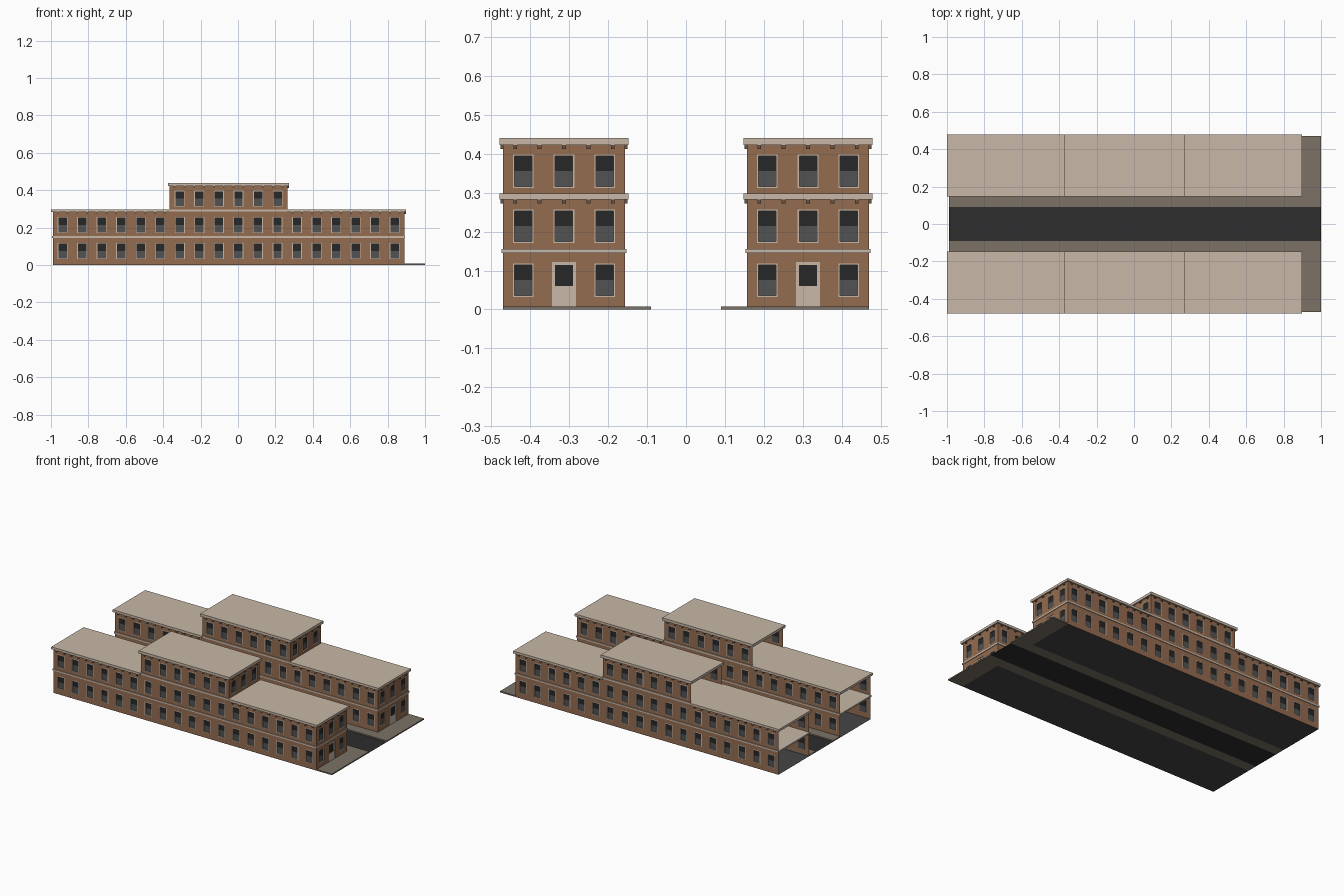
import bpy, bmesh
from mathutils import Vector

if "Cube" in bpy.data.objects:
    bpy.data.objects.remove(bpy.data.objects["Cube"])

X0, X1 = -0.99, 0.89          # long block ends
CX0, CX1 = -0.365, 0.265      # raised centre ends
YO, YI = -0.47, -0.157        # outer wall and street wall
PANE_D = -0.006

COLORS = {
    "brick_walls": (0.30, 0.15, 0.08, 1),
    "window_frames": (0.58, 0.48, 0.39, 1),
    "upper_panes": (0.02, 0.02, 0.02, 1),
    "lower_panes": (0.085, 0.085, 0.085, 1),
    "doors": (0.58, 0.48, 0.39, 1),
    "roofs_and_bands": (0.58, 0.48, 0.39, 1),
    "cornice_brackets": (0.14, 0.09, 0.06, 1),
    "sidewalk": (0.20, 0.17, 0.135, 1),
    "interior_floor": (0.06, 0.06, 0.06, 1),
    "road": (0.026, 0.026, 0.026, 1),
}
parts = {name: bmesh.new() for name in COLORS}


def box(part, x0, x1, y0, y1, z0, z1):
    bm = parts[part]
    v = [bm.verts.new((x, y, z)) for z in (z0, z1)
         for x, y in ((x0, y0), (x1, y0), (x1, y1), (x0, y1))]
    for f in ((3, 2, 1, 0), (4, 5, 6, 7), (0, 1, 5, 4), (1, 2, 6, 5), (2, 3, 7, 6), (3, 0, 4, 7)):
        bm.faces.new([v[i] for i in f])


class Wall:
    """A flat wall starting at (x, y), running along u, facing outwards."""
    def __init__(self, x, y, ux, uy):
        self.o, self.u = Vector((x, y, 0)), Vector((ux, uy, 0))
        self.n = self.u.cross(Vector((0, 0, 1)))

    def p(self, a, z, d=0.0):
        q = self.o + self.u * a + self.n * d
        return Vector((q.x, q.y, z))

    def face(self, part, pts):
        bm = parts[part]
        bm.faces.new([bm.verts.new(self.p(*c)) for c in pts])

    def rect(self, part, a0, a1, z0, z1, d=0.0):
        self.face(part, [(a0, z0, d), (a1, z0, d), (a1, z1, d), (a0, z1, d)])

    def ring(self, part, outer, inner, d0=0.0, d1=0.0):
        def corners(r, d):
            a0, a1, z0, z1 = r
            return [(a0, z0, d), (a1, z0, d), (a1, z1, d), (a0, z1, d)]
        o, i = corners(outer, d0), corners(inner, d1)
        for k in range(4):
            m = (k + 1) % 4
            self.face(part, [o[k], o[m], i[m], i[k]])

    def window(self, cell, c, z):
        hole = (c - 0.0265, c + 0.0265, z + 0.03, z + 0.116)
        glass = (hole[0] + 0.004, hole[1] - 0.004, hole[2] + 0.004, hole[3] - 0.004)
        self.ring("brick_walls", cell, hole)
        self.ring("window_frames", hole, glass)
        self.ring("window_frames", glass, glass, 0, PANE_D)
        mid = z + 0.074
        self.rect("lower_panes", glass[0], glass[1], glass[2], mid, PANE_D)
        self.rect("upper_panes", glass[0], glass[1], mid, glass[3], PANE_D)

    def door(self, cell, c, z):
        hole = (c - 0.031, c + 0.031, z + 0.001, z + 0.12)
        glass = (c - 0.023, c + 0.023, z + 0.058, z + 0.112)
        self.ring("brick_walls", cell, hole)
        self.ring("doors", hole, hole, 0, -0.003)
        self.ring("doors", hole, glass, -0.003, -0.003)
        self.rect("upper_panes", *glass, -0.004)

    def storey(self, length, n, z0, z1, zw, doors=()):
        w = length / n
        for i in range(n):
            cell = (i * w, (i + 1) * w, z0, z1)
            make = self.door if i in doors else self.window
            make(cell, (i + 0.5) * w, zw)

    def brackets(self, a0, a1, n, z):
        # small blocks tucked under a cornice
        for i in range(n):
            a = a0 + (a1 - a0) * (i + 0.5) / n
            q0, q1 = self.p(a - 0.005, 0, -0.001), self.p(a + 0.005, 0, 0.007)
            xs, ys = sorted((q0.x, q1.x)), sorted((q0.y, q1.y))
            box("cornice_brackets", *xs, *ys, z - 0.012, z)


def walls(x0, x1):
    return (Wall(x0, YO, 1, 0), Wall(x1, YO, 0, 1), Wall(x1, YI, -1, 0))


# Two lower storeys, open at the left end
L, W, CL = X1 - X0, YI - YO, CX1 - CX0
front, side, street = walls(X0, X1)
for w, length, n, doors in ((front, L, 18, ()), (side, W, 3, (1,)), (street, L, 18, ())):
    w.storey(length, n, 0, 0.15, 0.002, doors)
    w.storey(length, n, 0.15, 0.29, 0.141)

# Raised centre storey
cfront, cside, cstreet = walls(CX0, CX1)
for w, length, n in ((cfront, CL, 6), (cside, W, 3), (cstreet, CL, 6)):
    w.storey(length, n, 0.29, 0.43, 0.282)
    w.brackets(0, length, 2 * n - (1 if n == 3 else 0), 0.424)

# Brackets under the wing cornices
side.brackets(0, W, 5, 0.284)
for w, spans in ((front, ((0, CX0 - X0), (CX1 - X0, L))),
                 (street, ((0, X1 - CX1), (X1 - CX0, L)))):
    for a, b in spans:
        w.brackets(a, b, 12, 0.284)

# Floor band, wing roofs, centre band, top roof
box("roofs_and_bands", X0 - 0.004, X1 + 0.004, YO - 0.004, YI + 0.004, 0.145, 0.155)
box("roofs_and_bands", X0 - 0.009, CX0, YO - 0.009, YI + 0.009, 0.283, 0.298)
box("roofs_and_bands", CX1, X1 + 0.009, YO - 0.009, YI + 0.009, 0.283, 0.298)
box("roofs_and_bands", CX0, CX1, YO - 0.004, YI + 0.004, 0.286, 0.298)
box("roofs_and_bands", CX0 - 0.009, CX1 + 0.009, YO - 0.009, YI + 0.009, 0.423, 0.44)

# Sidewalk along the street and across the right end
box("sidewalk", X0, X1, YI, -0.09, 0, 0.008)
box("sidewalk", X1, 1.0, YO, -0.09, 0, 0.008)


def flat(part, x0, x1, y0, y1, z):
    bm = parts[part]
    bm.faces.new([bm.verts.new(c) for c in ((x0, y0, z), (x1, y0, z), (x1, y1, z), (x0, y1, z))])


# Ground-floor slab and road
flat("interior_floor", X0, X1, YO, YI, 0.0)
flat("road", X0, 1.0, -0.09, 0.09, 0.0)

for name, bm in parts.items():
    bmesh.ops.remove_doubles(bm, verts=bm.verts, dist=1e-5)
    me = bpy.data.meshes.new(name)
    bm.to_mesh(me)
    bm.free()
    ob = bpy.data.objects.new(name, me)
    bpy.context.collection.objects.link(ob)
    mat = bpy.data.materials.new(name)
    mat.diffuse_color = COLORS[name]
    mat.use_nodes = True
    mat.node_tree.nodes["Principled BSDF"].inputs["Base Color"].default_value = mat.diffuse_color
    me.materials.append(mat)
    if name != "road":        # second block across the street
        mir = ob.modifiers.new("mirror", "MIRROR")
        mir.use_axis = (False, True, False)
        mir.use_mirror_merge = False
